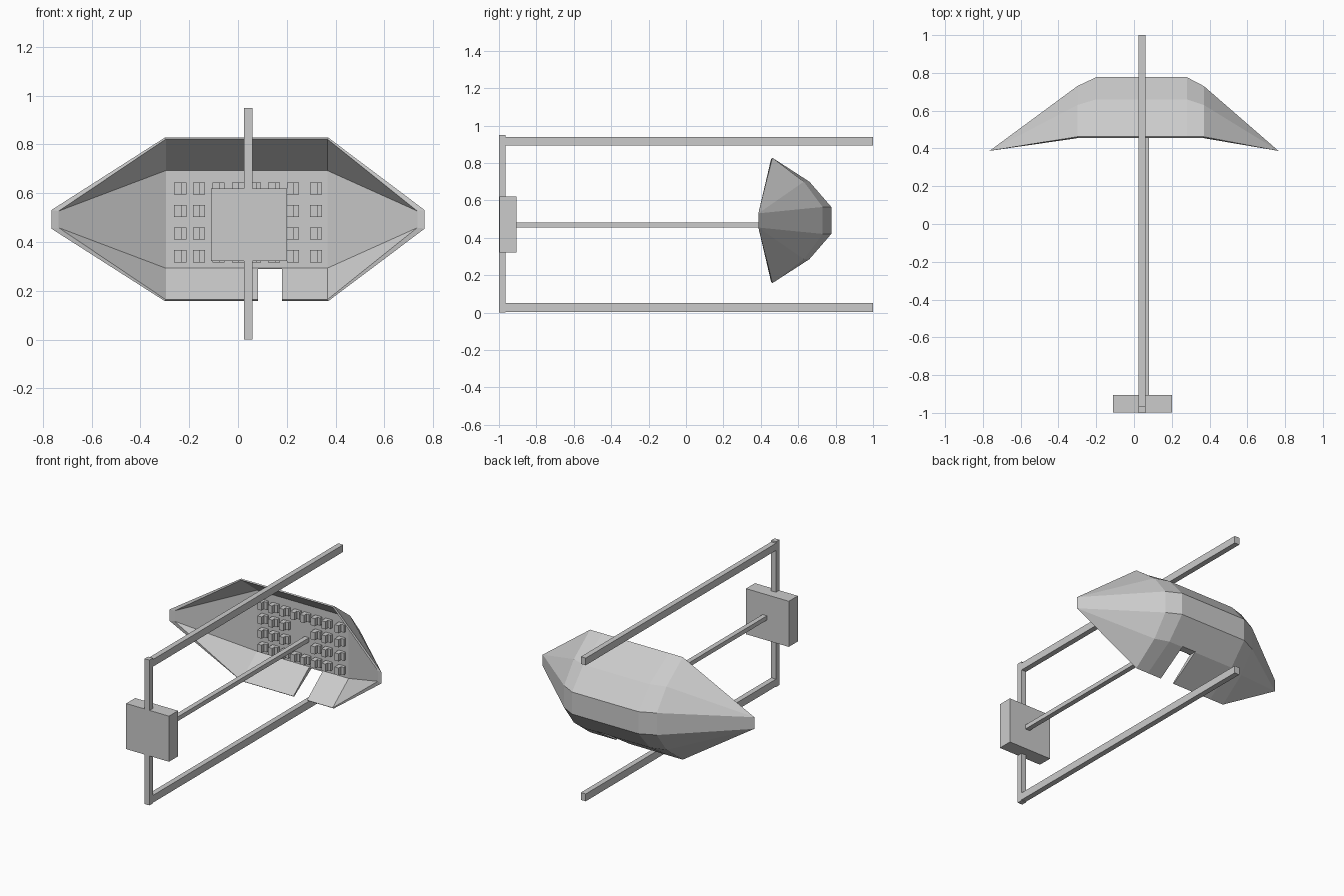
import bpy, bmesh

if "Cube" in bpy.data.objects:
    bpy.data.objects.remove(bpy.data.objects["Cube"])


def add_object(name, bm):
    bmesh.ops.recalc_face_normals(bm, faces=bm.faces)
    mesh = bpy.data.meshes.new(name)
    bm.to_mesh(mesh)
    bm.free()
    ob = bpy.data.objects.new(name, mesh)
    bpy.context.collection.objects.link(ob)
    return ob


def add_box(bm, x, y, z):
    geo = bmesh.ops.create_cube(bm, size=1)
    for v in geo["verts"]:
        v.co = [lo + (c + 0.5) * (hi - lo) for c, (lo, hi) in zip(v.co, (x, y, z))]


def box(name, x, y, z):
    bm = bmesh.new()
    add_box(bm, x, y, z)
    return add_object(name, bm)


# Frame: upright, two long arms, mounting block and centre rod
box("upright_post", (0.025, 0.06), (-1, -0.965), (0, 0.95))
box("upper_arm", (0.025, 0.06), (-0.985, 1), (0.893, 0.94))
box("lower_arm", (0.025, 0.06), (-0.985, 1), (0.004, 0.052))
box("mounting_block", (-0.11, 0.2), (-0.998, -0.905), (0.322, 0.62))
box("centre_rod", (0.048, 0.08), (-0.93, 0.63), (0.455, 0.483))

# Shell: closed cross-sections lofted along x, with pinched tips
ZC = 0.493


def section(x, dx, y_ring, y_back):
    half = [(0.462, 0.335), (y_ring, 0.207), (y_back, 0.072)]
    inner = [(0.62, 0.2), (0.455, 0.329)]
    outer_pts = [(x, y, ZC + z) for y, z in half] + [(x, y, ZC - z) for y, z in half[::-1]]
    inner_pts = [(x + dx, y, ZC - z) for y, z in inner[::-1]] + [(x + dx, y, ZC + z) for y, z in inner]
    return outer_pts + inner_pts


def tip(x, dx):
    a, b = (x, 0.387), (x + dx, 0.394)
    t, u = 0.038, 0.034
    return ([(*a, ZC + t)] * 3 + [(*a, ZC - t)] * 3
            + [(*b, ZC - u)] * 2 + [(*b, ZC + u)] * 2)


sections = [
    tip(-0.765, 0.03),
    section(-0.30, 0.004, 0.63, 0.73),
    section(-0.20, 0, 0.66, 0.777),
    section(0.28, 0, 0.66, 0.777),
    section(0.37, -0.004, 0.63, 0.73),
    tip(0.765, -0.03),
]
bm = bmesh.new()
rings = [[bm.verts.new(p) for p in s] for s in sections]
for r0, r1 in zip(rings, rings[1:]):
    for i in range(10):
        j = (i + 1) % 10
        bm.faces.new((r0[i], r0[j], r1[j], r1[i]))
bmesh.ops.remove_doubles(bm, verts=bm.verts, dist=0.0001)
bmesh.ops.holes_fill(bm, edges=[e for e in bm.edges if e.is_boundary], sides=8)
shell = add_object("dish_shell", bm)

# Notch through the lower band of the shell
cutter = box("notch_cutter", (0.082, 0.18), (0.3, 0.72), (0.05, 0.289))
cutter.hide_render = True
mod = shell.modifiers.new("notch", "BOOLEAN")
mod.operation = "DIFFERENCE"
mod.solver = "EXACT"
mod.object = cutter
bpy.context.view_layer.objects.active = shell
bpy.ops.object.modifier_apply(modifier="notch")
bpy.data.objects.remove(cutter)

# Stepped studs in a grid on the inner panel, leaving the middle clear
bm = bmesh.new()
columns = (-0.237, -0.16, -0.08, 0.0, 0.07, 0.148, 0.225, 0.32)
for row, z in enumerate((0.342, 0.435, 0.527, 0.619)):
    for col, x in enumerate(columns):
        if row in (1, 2) and col in (3, 4):
            continue
        zr = (z - 0.025, z + 0.025)
        add_box(bm, (x - 0.025, x + 0.005), (0.575, 0.63), zr)
        add_box(bm, (x + 0.005, x + 0.025), (0.6, 0.63), zr)
add_object("panel_studs", bm)
